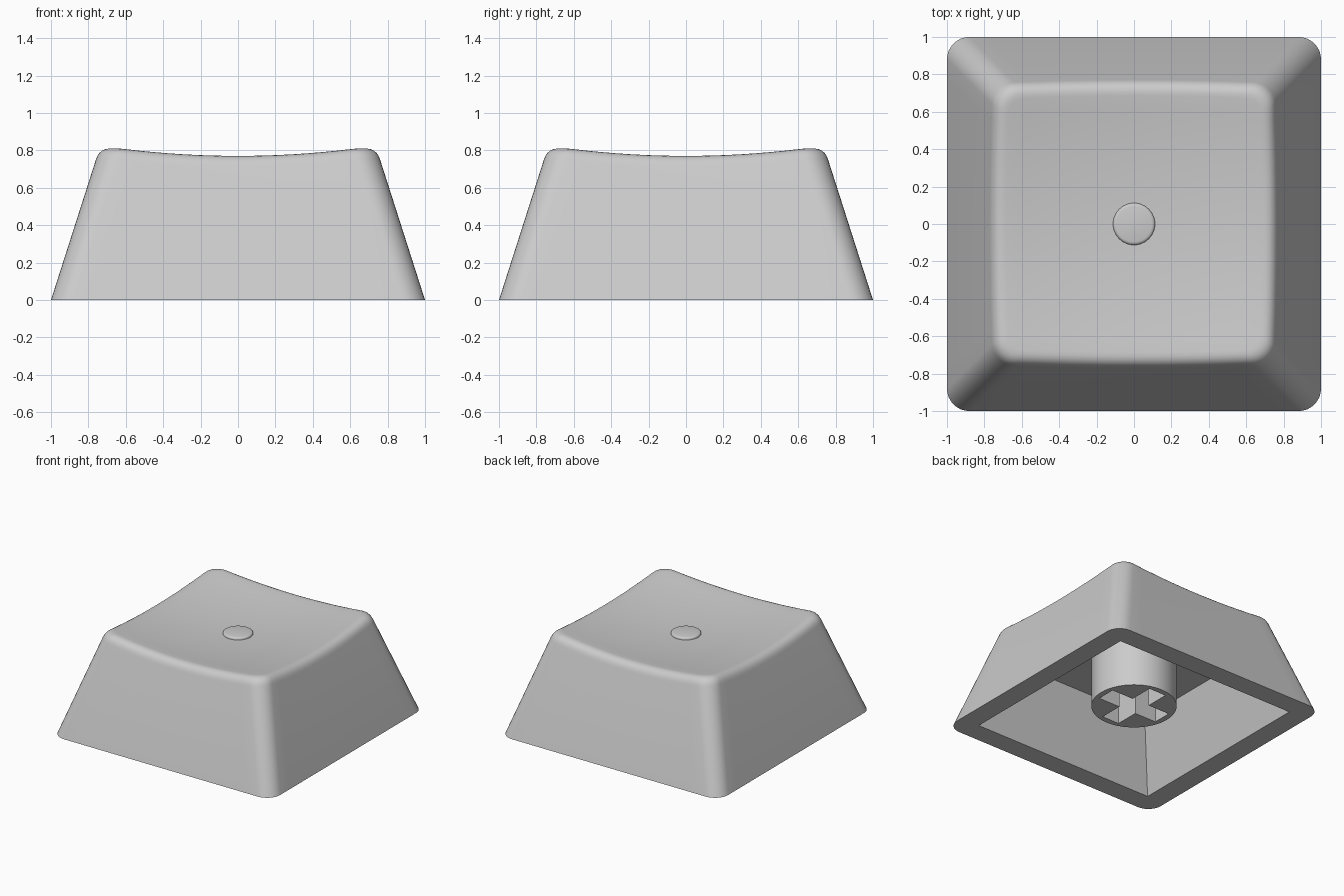
import bpy, bmesh, math

if "Cube" in bpy.data.objects:
    bpy.data.objects.remove(bpy.data.objects["Cube"])

grey = bpy.data.materials.new("light grey plastic")
grey.diffuse_color = (0.6, 0.6, 0.6, 1)
grey.use_nodes = True
grey.node_tree.nodes["Principled BSDF"].inputs["Base Color"].default_value = grey.diffuse_color


def finish(bm, name, angle=35):
    bmesh.ops.recalc_face_normals(bm, faces=bm.faces)
    mesh = bpy.data.meshes.new(name)
    bm.to_mesh(mesh)
    bm.free()
    mesh.materials.append(grey)
    ob = bpy.data.objects.new(name, mesh)
    bpy.context.collection.objects.link(ob)
    bpy.ops.object.select_all(action='DESELECT')
    ob.select_set(True)
    bpy.context.view_layer.objects.active = ob
    bpy.ops.object.shade_smooth_by_angle(angle=math.radians(angle))
    return ob


def loop_edges(bm, verts):
    n = len(verts)
    return [bm.edges.get((verts[i], verts[(i + 1) % n]))
            or bm.edges.new((verts[i], verts[(i + 1) % n])) for i in range(n)]


def bridge(bm, a, b):
    n = len(a)
    for i in range(n):
        j = (i + 1) % n
        bm.faces.new((a[i], a[j], b[j], b[i]))


# ---- keycap shell ----
SIDE, CORNER = 16, 8
TAPER, RADIUS, FILLET = 0.32, 0.12, 0.065


def perimeter():
    """Side position and outward direction for points around a rounded square."""
    pts = []
    for q in range(4):
        for i in range(CORNER + 1):
            a = q * math.pi / 2 + i / CORNER * math.pi / 2
            sx, sy = [(1, 1), (-1, 1), (-1, -1), (1, -1)][q]
            pts.append((sx, sy, math.cos(a), math.sin(a)))
        nx, ny = [(-1, 1), (-1, -1), (1, -1), (1, 1)][q]
        a = (q + 1) * math.pi / 2
        for i in range(1, SIDE):
            t = i / SIDE
            pts.append((sx + (nx - sx) * t, sy + (ny - sy) * t, math.cos(a), math.sin(a)))
    return pts


def at(p, half, r):
    k = half - r
    return p[0] * k + p[2] * r, p[1] * k + p[3] * r


def dish(x, y):
    return 0.72 + 0.105 * (x * x + y * y)


bm = bmesh.new()
rows = [[] for _ in range(2 + 6)]
for p in perimeter():
    z = 0.78
    for _ in range(6):                       # where the wall meets the dish
        z = dish(*at(p, 1 - TAPER * z, RADIUS))
    half = 1 - TAPER * z
    low = z - FILLET
    a = (*at(p, 1 - TAPER * low, RADIUS), low)
    b = (*at(p, half, RADIUS), z)
    xi, yi = at(p, half - FILLET, RADIUS - FILLET * 0.6)
    c = (xi, yi, dish(xi, yi))
    rows[0].append(bm.verts.new((*at(p, 1, RADIUS), 0)))
    for k in range(7):                       # rounded rim
        t = k / 6
        rows[k + 1].append(bm.verts.new([
            (1 - t) ** 2 * a[m] + 2 * t * (1 - t) * b[m] + t * t * c[m] for m in range(3)]))
inner = [v.co.copy() for v in rows[-1]]
for k in range(1, 10):                       # dished top
    s = 1 - k / 10
    rows.append([bm.verts.new((c.x * s, c.y * s, dish(c.x * s, c.y * s))) for c in inner])
for a, b in zip(rows, rows[1:]):
    bridge(bm, a, b)
mid = bm.verts.new((0, 0, dish(0, 0)))
last = rows[-1]
for i in range(len(last)):
    bm.faces.new((last[i], last[(i + 1) % len(last)], mid))

# hollow underside with sharp corners
CEIL = 0.545
signs = [(1, 1), (-1, 1), (-1, -1), (1, -1)]
low = [bm.verts.new((0.83 * x, 0.83 * y, 0)) for x, y in signs]
top = [bm.verts.new((0.66 * x, 0.66 * y, CEIL)) for x, y in signs]
bridge(bm, low, top)
bm.faces.new(top)
bmesh.ops.triangle_fill(bm, use_beauty=True, normal=(0, 0, -1),
                        edges=loop_edges(bm, rows[0]) + loop_edges(bm, low))
finish(bm, "keycap_shell")

# ---- stem with cross-shaped socket ----
bm = bmesh.new()
N, L, W, Z0 = 64, 0.275, 0.078, 0.11
circle = [(0.322 * math.cos(2 * math.pi * i / N), 0.322 * math.sin(2 * math.pi * i / N))
          for i in range(N)]
cross = []
for q in range(4):
    c, s = [(1, 0), (0, 1), (-1, 0), (0, -1)][q]
    cross += [(x * c - y * s, x * s + y * c) for x, y in ((L, -W), (L, W), (W, W))]
edges = []
for outline in (circle, cross):
    low = [bm.verts.new((x, y, Z0)) for x, y in outline]
    top = [bm.verts.new((x, y, CEIL)) for x, y in outline]
    bridge(bm, low, top)
    edges += loop_edges(bm, low)
bmesh.ops.triangle_fill(bm, use_beauty=True, edges=edges, normal=(0, 0, -1))
finish(bm, "stem")

# ---- small raised dot in the middle of the dish ----
bm = bmesh.new()
rings = []
for r, z in ((0.112, 0.70), (0.112, 0.729), (0.109, 0.735), (0.103, 0.739), (0.095, 0.741)):
    rings.append([bm.verts.new((r * math.cos(2 * math.pi * i / 48),
                                r * math.sin(2 * math.pi * i / 48), z)) for i in range(48)])
for a, b in zip(rings, rings[1:]):
    bridge(bm, a, b)
bm.faces.new(rings[-1])
finish(bm, "centre_dot", 40)
